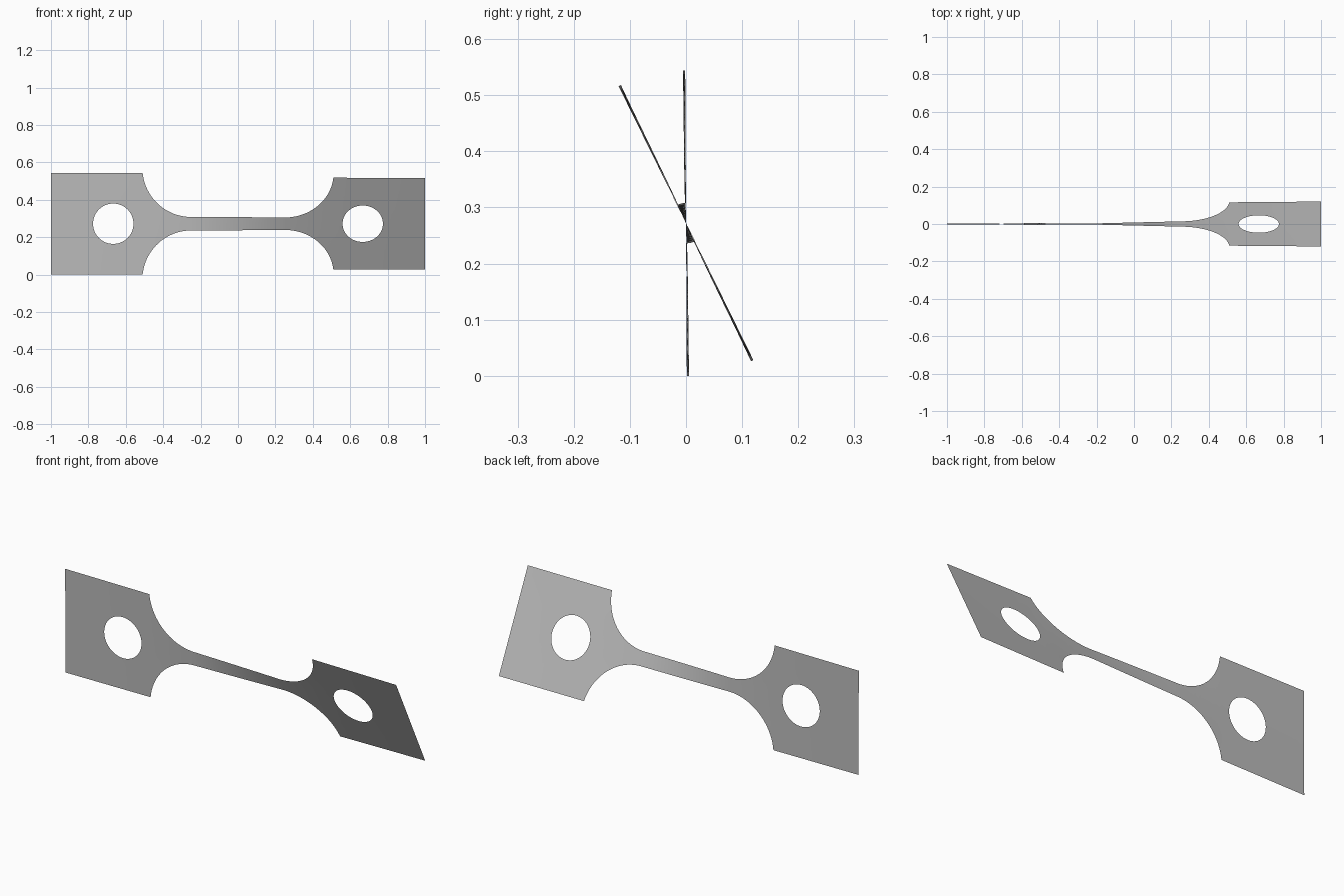
import bpy, bmesh
from math import sin, cos, pi, radians, asin
from mathutils import Vector

cube = bpy.data.objects.get("Cube")
if cube:
    bpy.data.objects.remove(cube, do_unlink=True)

HALF = 0.272        # half height of the end tabs
NECK = 0.036        # half height of the neck
TAB = 0.51          # inner edge of the tabs
FILLET_X = 0.25     # where the fillets meet the neck
R = 0.261           # fillet radius
HOLE_X, HOLE_R = 0.667, 0.108

# Twist in degrees along the length: the neck takes most of it
TWIST = [(-1, 0.3), (-0.5, 1.2), (-0.25, 3.2), (0.25, 23), (0.5, 25.2), (1, 26.2)]


def twist_at(x):
    for (x0, a0), (x1, a1) in zip(TWIST, TWIST[1:]):
        if x <= x1:
            break
    return radians(a0 + (a1 - a0) * (x - x0) / (x1 - x0))


def add_loop(bm, points):
    verts = [bm.verts.new((x, 0, z)) for x, z in points]
    for a, b in zip(verts, verts[1:] + verts[:1]):
        bm.edges.new((a, b))


# One quarter of the outline: neck, fillet, tab corner
steps = 20
end = pi / 2 - asin((NECK + R - HALF) / R)
quarter = [(FILLET_X + R * sin(end * i / steps), NECK + R - R * cos(end * i / steps))
           for i in range(steps + 1)]
quarter[-1] = (TAB, HALF)
quarter.append((1, HALF))

# Mirror it to the full outline, then add a round hole in each tab
upper = [(-x, z) for x, z in reversed(quarter)] + quarter
lower = [(x, -z) for x, z in reversed(upper)]
bm = bmesh.new()
add_loop(bm, upper + lower)
for side in (-1, 1):
    add_loop(bm, [(side * HOLE_X + HOLE_R * cos(2 * pi * i / 64),
                   HOLE_R * sin(2 * pi * i / 64)) for i in range(64)])
bmesh.ops.triangle_fill(bm, edges=bm.edges[:], use_beauty=True, normal=(0, -1, 0))

# Slice crosswise so the sheet can twist smoothly
for i in range(-24, 25):
    bmesh.ops.bisect_plane(bm, geom=bm.verts[:] + bm.edges[:] + bm.faces[:],
                           plane_co=(i / 25, 0, 0), plane_no=(1, 0, 0))

# Twist about the long axis and stand on the ground
for v in bm.verts:
    a, s = twist_at(v.co.x), v.co.z
    v.co = Vector((v.co.x, -s * sin(a), HALF + s * cos(a)))
for f in bm.faces:
    f.smooth = True
    f.normal_update()
    if f.normal.y > 0:
        f.normal_flip()

mesh = bpy.data.meshes.new("twisted_strip")
bm.to_mesh(mesh)
bm.free()
strip = bpy.data.objects.new("twisted_strip", mesh)
bpy.context.collection.objects.link(strip)

# Plain grey metal
grey = bpy.data.materials.new("grey")
grey.use_nodes = True
colour = (0.5, 0.5, 0.5, 1)
grey.diffuse_color = colour
grey.node_tree.nodes["Principled BSDF"].inputs["Base Color"].default_value = colour
mesh.materials.append(grey)
